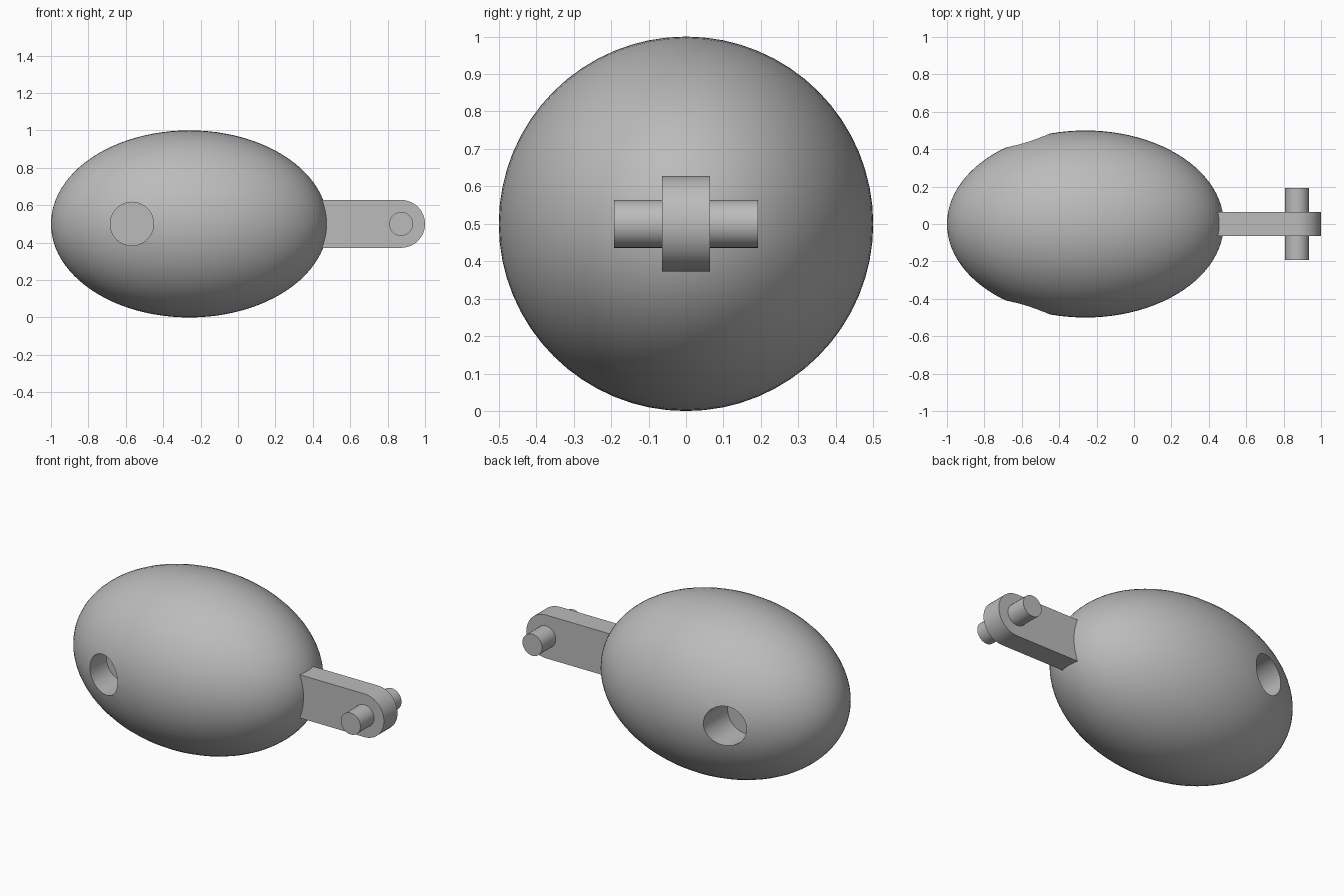
import bpy, bmesh
from math import pi, cos, sin, radians
from mathutils import Matrix

cube = bpy.data.objects.get("Cube")
if cube:
    bpy.data.objects.remove(cube, do_unlink=True)

MID_Z = 0.5
PIN_X = 0.872
ARM_R = 0.128

grey = bpy.data.materials.new("plain_grey")
grey.use_nodes = True
grey.diffuse_color = (0.5, 0.5, 0.5, 1)
grey.node_tree.nodes["Principled BSDF"].inputs["Base Color"].default_value = grey.diffuse_color


def add_object(name, bm):
    mesh = bpy.data.meshes.new(name)
    bmesh.ops.recalc_face_normals(bm, faces=bm.faces)
    bm.to_mesh(mesh)
    bm.free()
    mesh.materials.append(grey)
    obj = bpy.data.objects.new(name, mesh)
    bpy.context.collection.objects.link(obj)
    return obj


def select_only(obj):
    bpy.ops.object.select_all(action='DESELECT')
    obj.select_set(True)
    bpy.context.view_layer.objects.active = obj


def smooth(obj):
    select_only(obj)
    bpy.ops.object.shade_smooth_by_angle(angle=radians(30))


def cylinder_y(name, x, y0, y1, radius, sides):
    """Capped cylinder lying along y."""
    bm = bmesh.new()
    place = Matrix.Translation((x, (y0 + y1) / 2, MID_Z)) @ Matrix.Rotation(pi / 2, 4, 'X')
    bmesh.ops.create_cone(bm, cap_ends=True, segments=sides, radius1=radius,
                          radius2=radius, depth=abs(y1 - y0), matrix=place)
    return add_object(name, bm)


# Egg-shaped body, poles along x
bm = bmesh.new()
shape = (Matrix.Translation((-0.26, 0, MID_Z)) @ Matrix.Diagonal((0.74, 0.5, 0.5, 1))
         @ Matrix.Rotation(pi / 2, 4, 'Y'))
bmesh.ops.create_uvsphere(bm, u_segments=64, v_segments=48, radius=1, matrix=shape)
body = add_object("body", bm)

# Blind round sockets on the front and back
for side in (-1, 1):
    cutter = cylinder_y("socket_cutter", -0.567, side * 0.255, side * 0.7, 0.116, 48)
    cutter.hide_render = True
    cut = body.modifiers.new("socket", 'BOOLEAN')
    cut.operation = 'DIFFERENCE'
    cut.solver = 'EXACT'
    cut.object = cutter
    select_only(body)
    bpy.ops.object.modifier_apply(modifier=cut.name)
    bpy.data.objects.remove(cutter, do_unlink=True)
smooth(body)

# Flat arm with a rounded end
bm = bmesh.new()
steps = 24
outline = [(0.3, -ARM_R)]
for i in range(steps + 1):
    a = -pi / 2 + pi * i / steps
    outline.append((PIN_X + ARM_R * cos(a), ARM_R * sin(a)))
outline.append((0.3, ARM_R))
face = bm.faces.new([bm.verts.new((x, -0.064, MID_Z + z)) for x, z in outline])
extruded = bmesh.ops.extrude_face_region(bm, geom=[face])["geom"]
bmesh.ops.translate(bm, vec=(0, 0.128, 0),
                    verts=[v for v in extruded if isinstance(v, bmesh.types.BMVert)])
smooth(add_object("arm", bm))

# Cross pin through the arm end
smooth(cylinder_y("cross_pin", PIN_X, -0.192, 0.192, 0.064, 32))
